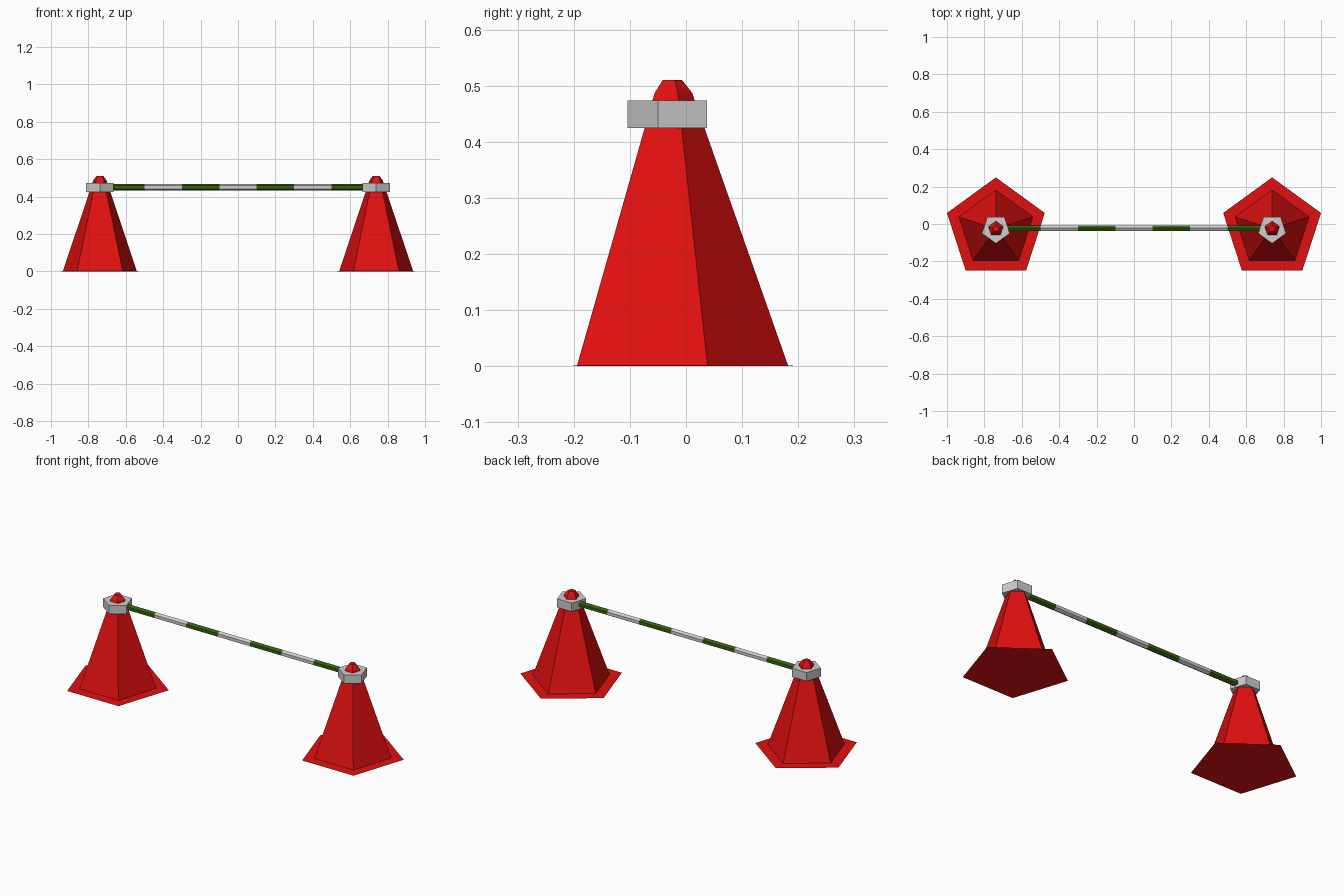
import bpy, bmesh, math

if "Cube" in bpy.data.objects:
    bpy.data.objects.remove(bpy.data.objects["Cube"])

CY = -0.026   # shared centre line in y
CX = 0.7385   # distance of each cone from the middle


def material(name, rgb):
    m = bpy.data.materials.new(name)
    m.diffuse_color = (*rgb, 1)
    m.use_nodes = True
    m.node_tree.nodes["Principled BSDF"].inputs["Base Color"].default_value = m.diffuse_color
    return m


red = material("red", (0.76, 0.005, 0.005))
grey = material("light grey", (0.62, 0.62, 0.62))
green = material("dark green", (0.035, 0.12, 0.004))


def make_object(name, bm, mats):
    bmesh.ops.recalc_face_normals(bm, faces=bm.faces)
    me = bpy.data.meshes.new(name)
    bm.to_mesh(me)
    bm.free()
    for m in mats:
        me.materials.append(m)
    ob = bpy.data.objects.new(name, me)
    bpy.context.collection.objects.link(ob)
    return ob


def loft(bm, profile, sides, turn, cap_start=True, cap_end=True):
    """Stack regular polygons from (radius, height) pairs; returns faces per band."""
    rings = []
    for r, z in profile:
        rings.append([bm.verts.new((r * math.cos(turn + k * math.tau / sides),
                                    r * math.sin(turn + k * math.tau / sides), z))
                      for k in range(sides)])
    bands = []
    for a, b in zip(rings, rings[1:]):
        bands.append([bm.faces.new((a[k], a[(k + 1) % sides], b[(k + 1) % sides], b[k]))
                      for k in range(sides)])
    if cap_start:
        bm.faces.new(rings[0][::-1])
    if cap_end:
        bm.faces.new(rings[-1])
    return bands


UP = math.pi / 2
for side, x in (("left", -CX), ("right", CX)):
    # flat flange and cone body with rounded tip, one pentagonal shell
    bm = bmesh.new()
    loft(bm, [(0.275, 0.0), (0.208, 0.001), (0.037, 0.487), (0.019, 0.51)], 5, UP)
    make_object(side + "_cone", bm, [red]).location = (x, CY, 0)
    # collar, pentagon turned the other way
    bm = bmesh.new()
    loft(bm, [(0.078, 0.425), (0.078, 0.474)], 5, -UP)
    make_object(side + "_collar", bm, [grey]).location = (x, CY, 0)

# striped bar: seven equal bands, alternating colours
bm = bmesh.new()
bands = loft(bm, [(0.0175, -0.7 + 0.2 * i) for i in range(8)], 6, 0)
for i, band in enumerate(bands):
    for f in band:
        f.material_index = i % 2
bar = make_object("striped_bar", bm, [green, grey])
bar.rotation_euler = (0, math.pi / 2, 0)
bar.location = (0, -0.022, 0.45)
